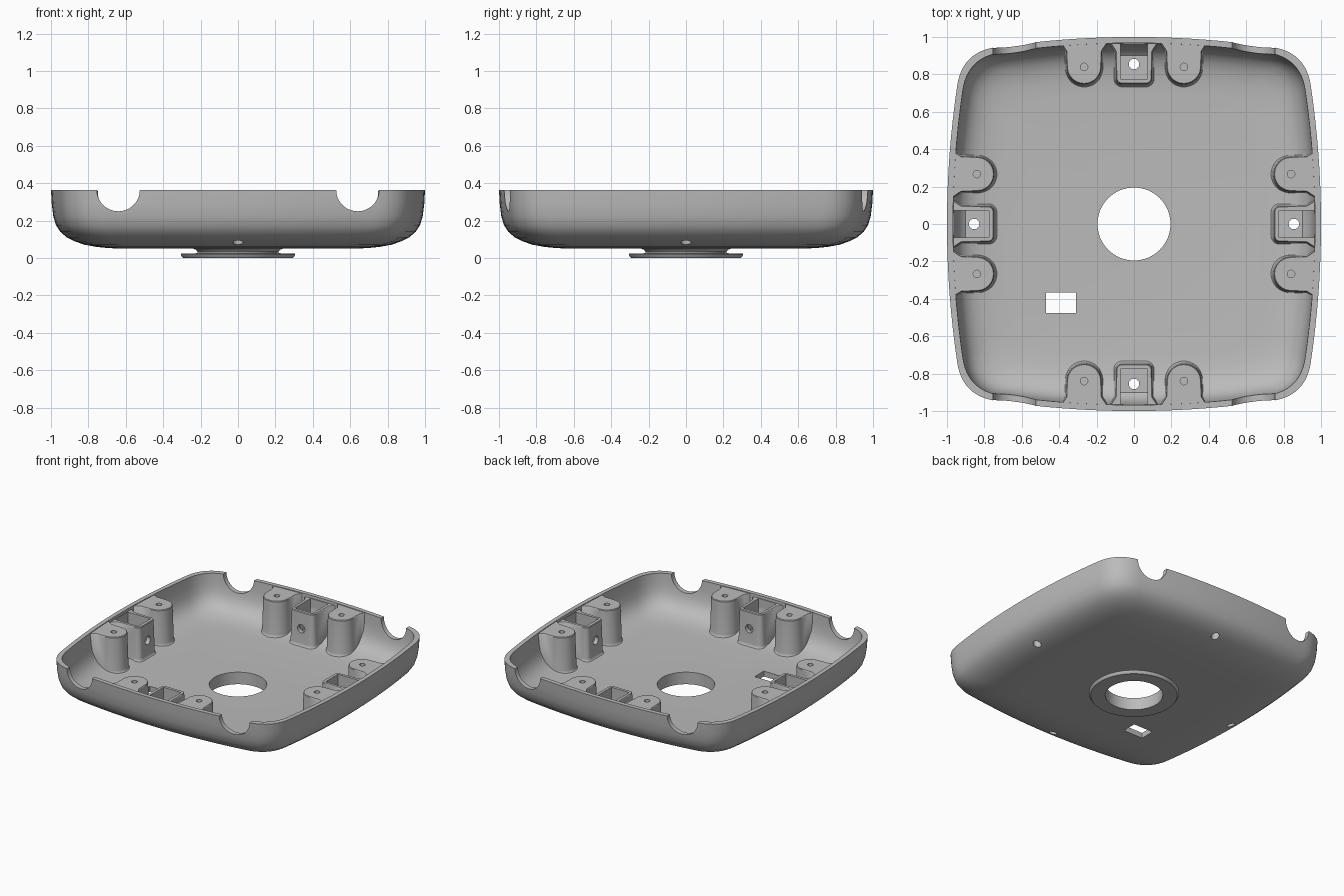
import bpy, bmesh
from math import pi, cos, sin
from mathutils import Matrix, Vector

if "Cube" in bpy.data.objects:
    bpy.data.objects.remove(bpy.data.objects["Cube"], do_unlink=True)

grey = bpy.data.materials.new("plain grey")
grey.use_nodes = True
grey.diffuse_color = (0.5, 0.5, 0.5, 1)
grey.node_tree.nodes["Principled BSDF"].inputs["Base Color"].default_value = (0.5, 0.5, 0.5, 1)

RIM = 0.365
SIDES = [Matrix.Rotation(k * pi / 2, 4, 'Z') for k in range(4)]


def loft(bm, rings, matrix=Matrix(), closed=False):
    """Skin a stack of equal rings, capping the ends or joining last to first."""
    loops = [[bm.verts.new(matrix @ Vector(p)) for p in ring] for ring in rings]
    n = len(loops[0])
    pairs = list(zip(loops, loops[1:])) + ([(loops[-1], loops[0])] if closed else [])
    for a, b in pairs:
        for i in range(n):
            j = (i + 1) % n
            bm.faces.new((a[i], a[j], b[j], b[i]))
    if not closed:
        bm.faces.new(loops[0][::-1])
        bm.faces.new(loops[-1])


def circle(radius, z, n=64):
    return [(radius * cos(2 * pi * i / n), radius * sin(2 * pi * i / n), z) for i in range(n)]


def cylinder(bm, radius, z0, z1, matrix=Matrix(), n=32):
    loft(bm, [circle(radius, z0, n), circle(radius, z1, n)], matrix)


def box(bm, low, high, matrix=Matrix()):
    rings = [[(x, y, z) for x, y in ((low[0], low[1]), (high[0], low[1]),
                                     (high[0], high[1]), (low[0], high[1]))]
             for z in (low[2], high[2])]
    loft(bm, rings, matrix)


def finish(name, bm):
    bmesh.ops.recalc_face_normals(bm, faces=bm.faces)
    mesh = bpy.data.meshes.new(name)
    bm.to_mesh(mesh)
    bm.free()
    mesh.materials.append(grey)
    obj = bpy.data.objects.new(name, mesh)
    bpy.context.collection.objects.link(obj)
    return obj


def boolean(obj, tool, operation):
    """Apply one boolean, then discard the tool."""
    mod = obj.modifiers.new(operation.lower(), 'BOOLEAN')
    mod.operation, mod.solver, mod.object = operation, 'EXACT', tool
    bpy.ops.object.select_all(action='DESELECT')
    bpy.context.view_layer.objects.active = obj
    obj.select_set(True)
    bpy.ops.object.modifier_apply(modifier=mod.name)
    bpy.data.objects.remove(tool, do_unlink=True)


def smooth(obj):
    bpy.ops.object.select_all(action='DESELECT')
    bpy.context.view_layer.objects.active = obj
    obj.select_set(True)
    bpy.ops.object.shade_smooth_by_angle(angle=0.6)


def plan_outline():
    """Square with bowed sides and soft corners, half width 1."""
    end = 0.74
    a, c = Vector((1 - 0.1 * end ** 2, end)), Vector((0.919, 0.919))
    b = Vector((a.y, a.x))
    quarter = [Vector((1 - 0.1 * y * y, y)) for y in (end * i / 8 for i in range(-8, 9))]
    for i in range(1, 12):
        t = i / 12
        quarter.append(a * (1 - t) ** 2 + c * 2 * t * (1 - t) + b * t * t)
    return [m @ p.to_3d() for m in SIDES for p in quarter]


PLAN = plan_outline()


def plan_ring(scale, z):
    return [(p.x * scale, p.y * scale, z) for p in PLAN]


# Shell: outer skin, rim and inner skin in one loft
outer = [(0.6, 0.05), (0.69, 0.053), (0.76, 0.06), (0.82, 0.071), (0.87, 0.088), (0.915, 0.11),
         (0.95, 0.14), (0.973, 0.175), (0.988, 0.225), (0.996, 0.29), (1.0, RIM)]
inner = [(0.968, RIM), (0.964, 0.29), (0.955, 0.23), (0.94, 0.185), (0.915, 0.15), (0.88, 0.125),
         (0.835, 0.107), (0.78, 0.097), (0.7, 0.09)]
bm = bmesh.new()
loft(bm, [plan_ring(s, z) for s, z in outer + inner])
shell = finish("shell", bm)

# Shell openings: centre hole, window, cable notches and screw holes
bm = bmesh.new()
cylinder(bm, 0.195, -0.1, 0.2, n=64)
box(bm, (-0.47, -0.475, -0.1), (-0.31, -0.367, 0.2))
for x in (-0.64, 0.64):
    cylinder(bm, 0.115, -1.2, 1.2,
             Matrix.Translation((x, 0, RIM)) @ Matrix.Rotation(pi / 2, 4, 'X'), n=48)
for m in SIDES:
    cylinder(bm, 0.028, -0.1, 0.3, m @ Matrix.Translation((0, 0.855, 0)))
boolean(shell, finish("shell_cutter", bm), 'DIFFERENCE')


def tongue(tip, half, radius, z):
    """Outline reaching inward from the wall, rounded at its tip."""
    flare = half + 0.03
    ring = [(flare, 1.1, z), (flare, 0.965, z), (half + 0.004, 0.925, z)]
    for side in (1, -1):
        arc = [(side * (half - radius + radius * cos(pi / 2 * i / 10)),
                tip + radius - radius * sin(pi / 2 * i / 10), z) for i in range(11)]
        ring += arc if side > 0 else arc[::-1]
    return ring + [(-x, y, z) for x, y, z in ring[2::-1]]


def tower(bm, matrix, tip, half, radius, top):
    """Drafted tower with a small fillet where it meets the floor."""
    steps = [(0.022, 0.06), (0.022, 0.09), (0.015, 0.094), (0.01, 0.102), (0.008, 0.115),
             (0.0, top - 0.005), (-0.004, top)]
    loft(bm, [tongue(tip - g, half + g, radius + g, z) for g, z in steps], matrix)


def trim_to_wall(obj):
    """Keep only what lies inside the outer skin."""
    hull = bmesh.new()
    loft(hull, [plan_ring(s * 0.985, z + 0.008) for s, z in outer])
    boolean(obj, finish("hull", hull), 'INTERSECT')


# Eight screw bosses, a pair on each side
bm, holes = bmesh.new(), bmesh.new()
for m in SIDES:
    for x in (-0.267, 0.267):
        place = m @ Matrix.Translation((x, 0, 0))
        tower(bm, place, 0.748, 0.092, 0.092, 0.36)
        cylinder(holes, 0.02, 0.25, 0.5, place @ Matrix.Translation((0, 0.84, 0)), n=24)
bosses = finish("screw_bosses", bm)
trim_to_wall(bosses)
boolean(bosses, finish("boss_cutter", holes), 'DIFFERENCE')

# Four hollow pockets, one in the middle of each side
bm, hollow, holes = bmesh.new(), bmesh.new(), bmesh.new()
for m in SIDES:
    tower(bm, m, 0.75, 0.095, 0.03, 0.345)
    box(hollow, (-0.073, 0.775, 0.14), (0.073, 0.962, 0.5), m)
    cylinder(holes, 0.028, -0.1, 0.2, m @ Matrix.Translation((0, 0.855, 0)))
    cylinder(holes, 0.03, -0.8, -0.7,
             m @ Matrix.Translation((0, 0, 0.22)) @ Matrix.Rotation(pi / 2, 4, 'X'))
pockets = finish("pockets", bm)
trim_to_wall(pockets)
boolean(pockets, finish("pocket_cutter", hollow), 'DIFFERENCE')
boolean(pockets, finish("pocket_hole_cutter", holes), 'DIFFERENCE')

# Flanged collar under the centre hole
bm = bmesh.new()
profile = [(0.195, 0.0), (0.293, 0.0), (0.3, 0.008), (0.306, 0.02), (0.304, 0.024), (0.24, 0.024),
           (0.217, 0.027), (0.217, 0.034), (0.225, 0.044), (0.242, 0.051), (0.195, 0.051)]
loft(bm, [circle(r, z) for r, z in profile], closed=True)
collar = finish("collar", bm)

for part in (shell, bosses, pockets, collar):
    smooth(part)
